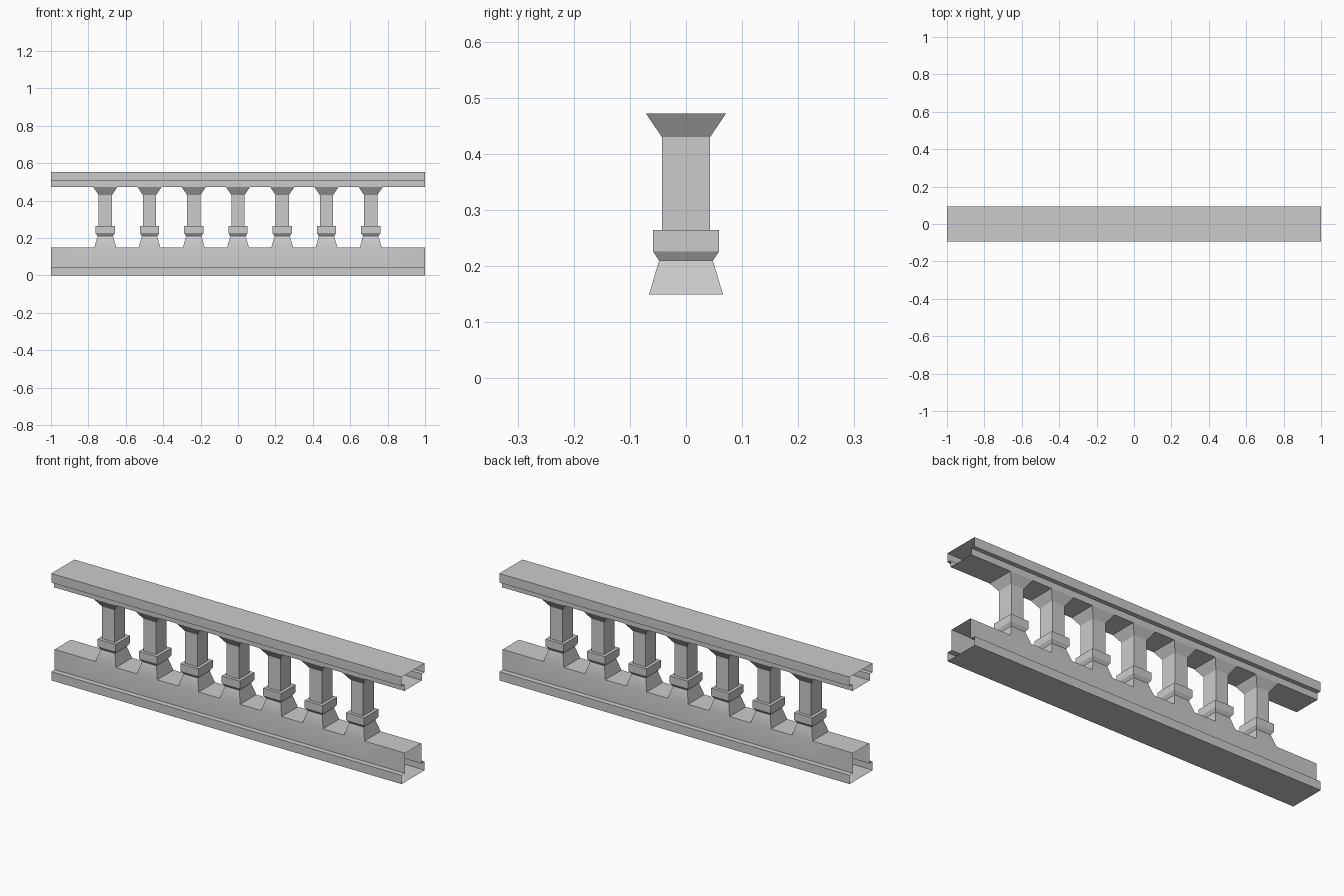
import bpy, bmesh

if "Cube" in bpy.data.objects:
    bpy.data.objects.remove(bpy.data.objects["Cube"])

HALF_DEPTH = 0.094          # widest rail half depth
COUNT, PITCH = 7, 0.2365
CENTRES = [(i - (COUNT - 1) / 2) * PITCH for i in range(COUNT)]

# Baluster rings: half width in x, half width in y, height
RINGS = [(0.0585, 0.066, 0.149), (0.041, 0.048, 0.210), (0.0515, 0.059, 0.226),
         (0.0515, 0.059, 0.264), (0.0355, 0.043, 0.264), (0.0355, 0.043, 0.430),
         (0.064, 0.0715, 0.472)]


def finish(bm, name):
    """Weld, orient and smooth a part, then link it."""
    bmesh.ops.remove_doubles(bm, verts=bm.verts, dist=0.0005)
    me = bpy.data.meshes.new(name)
    bm.to_mesh(me)
    bm.free()
    ob = bpy.data.objects.new(name, me)
    bpy.context.collection.objects.link(ob)
    bpy.ops.object.select_all(action='DESELECT')
    ob.select_set(True)
    bpy.context.view_layer.objects.active = ob
    bpy.ops.object.shade_smooth_by_angle(angle=0.52)


def add_rail(bm, profile, foot_half):
    """Open-ended rail; the last profile span is left open at each baluster."""
    xs = [-1.0] + [c + s * foot_half for c in CENTRES for s in (-1, 1)] + [1.0]
    loop = profile + [(-y, z) for y, z in reversed(profile)]
    n = len(loop)
    for k in range(len(xs) - 1):
        for j in range(n):
            if j == len(profile) - 1 and k % 2 == 1:
                continue            # baluster joins here
            (y0, z0), (y1, z1) = loop[j], loop[(j + 1) % n]
            bm.faces.new([bm.verts.new(p) for p in (
                (xs[k], y0, z0), (xs[k + 1], y0, z0),
                (xs[k + 1], y1, z1), (xs[k], y1, z1))])


def add_baluster(bm, cx):
    rings = [[bm.verts.new((cx + sx * a, sy * b, z))
              for sx, sy in ((-1, -1), (1, -1), (1, 1), (-1, 1))]
             for a, b, z in RINGS]
    for lo, hi in zip(rings, rings[1:]):
        for i in range(4):
            j = (i + 1) % 4
            bm.faces.new((lo[i], lo[j], hi[j], hi[i]))


# Lower rail with the balusters growing out of it
bm = bmesh.new()
add_rail(bm, [(-HALF_DEPTH, 0), (-HALF_DEPTH, 0.045),
              (-0.066, 0.045), (-0.066, 0.149)], RINGS[0][0])
bmesh.ops.reverse_faces(bm, faces=[f for f in bm.faces if f.normal.length < 0])
for c in CENTRES:
    add_baluster(bm, c)
finish(bm, "lower_rail_and_balusters")

# Upper handrail (profile runs top to bottom, so flip to face outward)
bm = bmesh.new()
add_rail(bm, [(-HALF_DEPTH, 0.552), (-HALF_DEPTH, 0.505),
              (-0.0715, 0.505), (-0.0715, 0.472)], RINGS[-1][0])
bmesh.ops.reverse_faces(bm, faces=bm.faces[:])
finish(bm, "upper_handrail")
